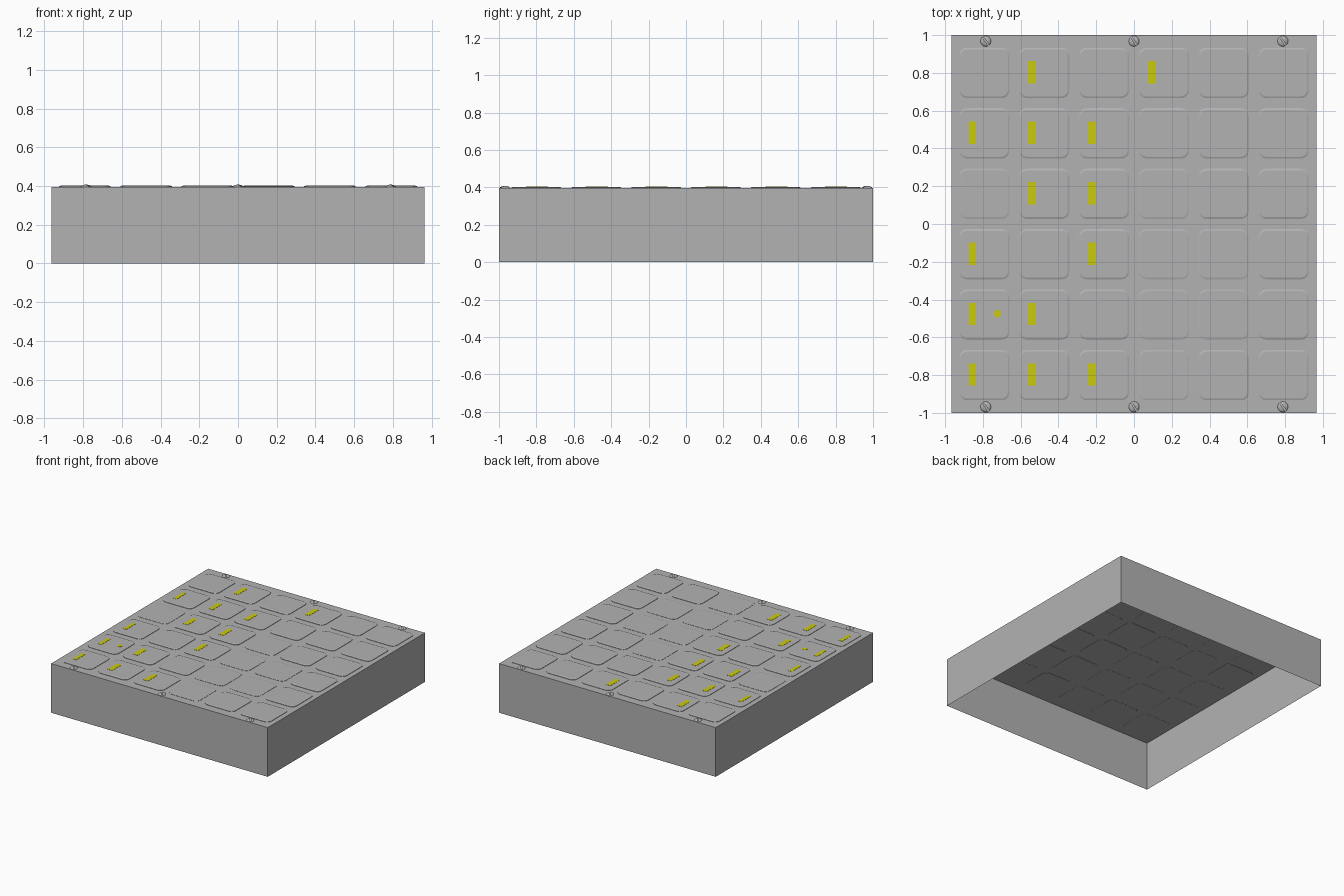
import bpy, bmesh, math
from mathutils import Vector, Matrix

cube = bpy.data.objects.get("Cube")
if cube:
    bpy.data.objects.remove(cube)

TOP = 0.396          # panel height
PITCH = 0.32         # button spacing


def material(name, rgb):
    m = bpy.data.materials.new(name)
    m.use_nodes = True
    m.diffuse_color = (*rgb, 1)
    m.node_tree.nodes["Principled BSDF"].inputs["Base Color"].default_value = (*rgb, 1)
    return m


grey = material("housing grey", (0.45, 0.45, 0.45))
yellow = material("label yellow", (0.59, 0.59, 0.005))


def finish(bm, name, mat, loc=(0, 0, 0)):
    mesh = bpy.data.meshes.new(name)
    bm.to_mesh(mesh)
    bm.free()
    mesh.materials.append(mat)
    ob = bpy.data.objects.new(name, mesh)
    ob.location = loc
    bpy.context.collection.objects.link(ob)
    return ob


def block(name, size, centre, mat, open_bottom=False):
    bm = bmesh.new()
    bmesh.ops.create_cube(bm, size=1, matrix=Matrix.Diagonal((*size, 1)))
    if open_bottom:
        low = [f for f in bm.faces if f.normal.z < -0.5]
        bmesh.ops.delete(bm, geom=low, context='FACES_ONLY')
    return finish(bm, name, mat, centre)


def rounded_ring(bm, half, radius, z, steps=5):
    ring = []
    for quarter in range(4):
        mid = math.radians(45 + 90 * quarter)
        cx = math.copysign(half - radius, math.cos(mid))
        cy = math.copysign(half - radius, math.sin(mid))
        for i in range(steps + 1):
            a = math.radians(90 * (quarter + i / steps))
            ring.append(bm.verts.new((cx + radius * math.cos(a), cy + radius * math.sin(a), z)))
    return ring


def button(name, loc, low, high):
    # Rounded square key with a chamfered rim
    bm = bmesh.new()
    rim = (high - TOP) * 0.5
    rings = [rounded_ring(bm, 0.133, 0.04, low),
             rounded_ring(bm, 0.133, 0.04, high - rim),
             rounded_ring(bm, 0.124, 0.032, high)]
    for a, b in zip(rings, rings[1:]):
        for i in range(len(a)):
            j = (i + 1) % len(a)
            bm.faces.new((a[i], a[j], b[j], b[i]))
    bm.faces.new(rings[-1])
    bm.faces.new(rings[0][::-1])
    return finish(bm, name, grey, (*loc, 0))


def screw(name, x, y):
    # Flattened dome with a slot across it
    bm = bmesh.new()
    bmesh.ops.create_uvsphere(bm, u_segments=24, v_segments=12, radius=0.028)
    cuts = ((Vector((0, 0, 0)), Vector((0, 0, -1)), True),
            (Vector((0.004, 0, 0)), Vector((1, 0, 0)), False),
            (Vector((-0.004, 0, 0)), Vector((1, 0, 0)), False))
    for point, normal, clear in cuts:
        bmesh.ops.bisect_plane(bm, geom=bm.verts[:] + bm.edges[:] + bm.faces[:],
                               plane_co=point, plane_no=normal, clear_outer=clear)
    slot = [f for f in bm.faces if abs(f.calc_center_median().x) < 0.0039]
    bmesh.ops.delete(bm, geom=slot, context='FACES')
    bmesh.ops.scale(bm, vec=(1, 1, 0.4), verts=bm.verts)
    for f in bm.faces:
        f.smooth = True
    ob = finish(bm, name, grey, (x, y, TOP))
    ob.rotation_euler.z = math.radians(35)


# Hollow housing, open underneath
block("housing", (1.93, 2.0, TOP), (0, 0, TOP / 2), grey, open_bottom=True)

# Columns counted from -x, rows from the front
labelled = {(0, 0), (1, 0), (2, 0), (0, 1), (1, 1), (0, 2), (2, 2),
            (1, 3), (2, 3), (0, 4), (1, 4), (2, 4), (1, 5), (3, 5)}
sunk = {(3, 0), (3, 1), (4, 1), (3, 2), (4, 2), (3, 3), (0, 3)}

# Buttons and their status labels
for col in range(6):
    for row in range(6):
        x, y = (col - 2.5) * PITCH * 0.99, (row - 2.5) * PITCH
        low, high = TOP - 0.001, 0.4025
        if (col, row) in sunk:
            low, high = TOP - 0.002, 0.400
        button(f"button_{col + 1}_{row + 1}", (x, y), low, high)
        if (col, row) in labelled:
            width = 0.032 if col == 0 else 0.042
            block(f"label_{col + 1}_{row + 1}", (width, 0.118, 0.002),
                  (x - 0.067, y + 0.003, high + 0.0005), yellow)

# Indicator dot
bm = bmesh.new()
bmesh.ops.create_cone(bm, cap_ends=True, segments=8, radius1=0.021, radius2=0.021, depth=0.002,
                      matrix=Matrix.Rotation(math.radians(22.5), 4, 'Z'))
finish(bm, "indicator_dot", yellow, (-0.725, -0.475, 0.403))

# Panel screws along front and back edges
for side, y in (("front", -0.968), ("back", 0.968)):
    for i, x in enumerate((-0.785, 0, 0.788)):
        screw(f"{side}_screw_{i + 1}", x, y)
